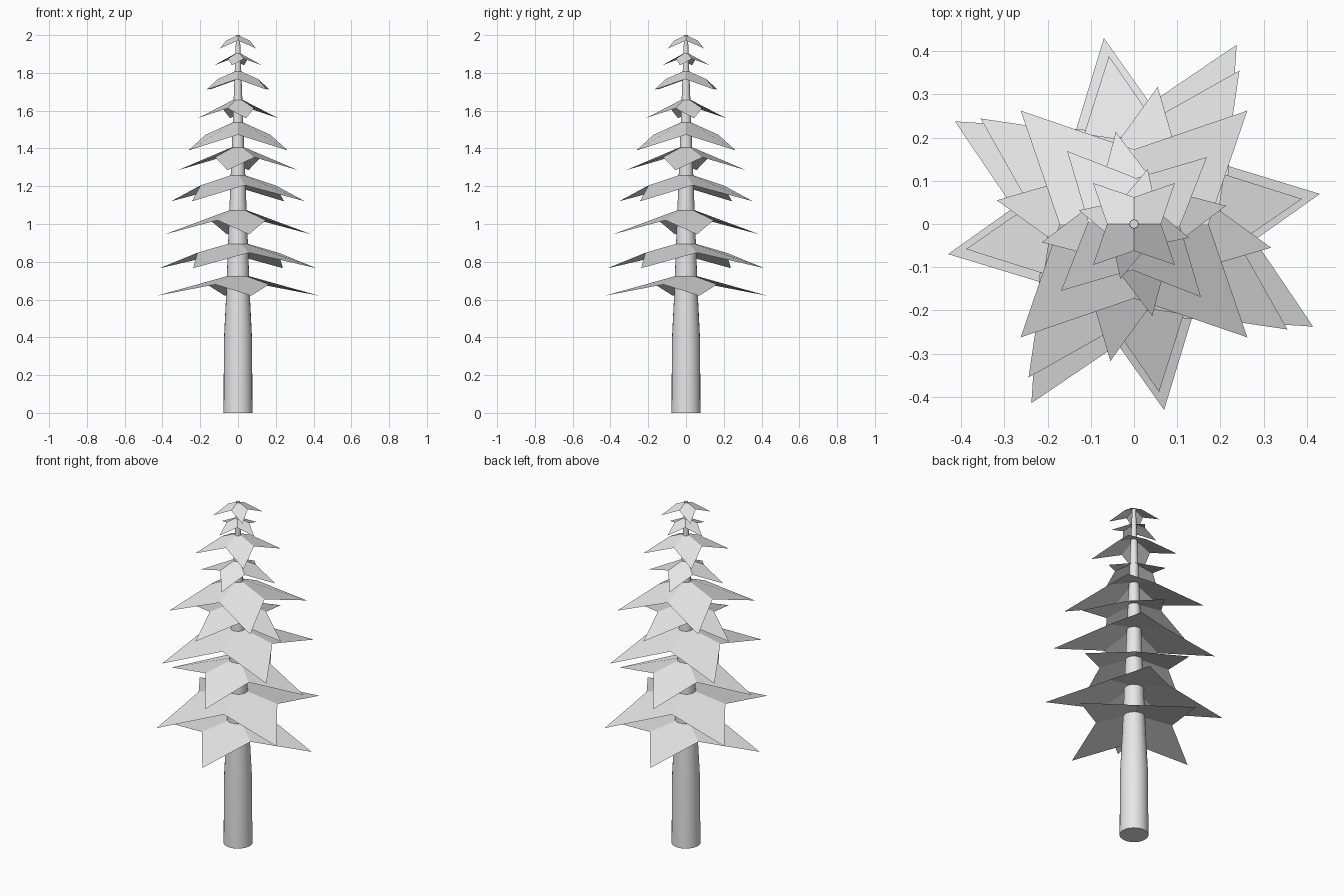
import bpy, bmesh
from math import sin, cos, pi, radians

if "Cube" in bpy.data.objects:
    bpy.data.objects.remove(bpy.data.objects["Cube"], do_unlink=True)

grey = bpy.data.materials.new("plain grey")
grey.use_nodes = True
grey.diffuse_color = (0.8, 0.8, 0.8, 1)
grey.node_tree.nodes["Principled BSDF"].inputs["Base Color"].default_value = (0.8, 0.8, 0.8, 1)


def finish(bm, name):
    mesh = bpy.data.meshes.new(name)
    bmesh.ops.recalc_face_normals(bm, faces=bm.faces)
    bm.to_mesh(mesh)
    bm.free()
    mesh.materials.append(grey)
    obj = bpy.data.objects.new(name, mesh)
    bpy.context.collection.objects.link(obj)
    return obj


def polar(r, angle, z):
    return (r * cos(angle), r * sin(angle), z)


# Trunk: tapering lathe of (radius, height) rings
def make_trunk(profile, sides=24):
    bm = bmesh.new()
    rings = [[bm.verts.new(polar(r, 2 * pi * i / sides, z)) for i in range(sides)]
             for r, z in profile]
    for low, high in zip(rings, rings[1:]):
        for i in range(sides):
            j = (i + 1) % sides
            bm.faces.new((low[i], low[j], high[j], high[i]))
    bm.faces.new(rings[0][::-1])
    bm.faces.new(rings[-1])
    trunk = finish(bm, "trunk")
    bpy.context.view_layer.objects.active = trunk
    trunk.select_set(True)
    bpy.ops.object.shade_smooth_by_angle(angle=radians(40))
    trunk.select_set(False)


# Branch tier: four drooping kites around a centre point
def make_tier(name, radius, turn, top, notch_z, tip_z):
    bm = bmesh.new()
    apex = bm.verts.new((0, 0, top))
    tips, notches = [], []
    for i in range(4):
        angle = radians(turn) + i * pi / 2
        tips.append(bm.verts.new(polar(radius, angle, tip_z)))
        notches.append(bm.verts.new(polar(radius * 0.465, angle + pi / 4, notch_z)))
    for i in range(4):
        bm.faces.new((apex, notches[i - 1], tips[i], notches[i]))
    finish(bm, name)


make_trunk([(0.077, 0), (0.074, 0.4), (0.063, 0.62), (0.037, 1.3), (0.01, 2.0)])

# Tip radius, turn in degrees, heights of centre, notches and tips
tiers = [
    (0.436, 9.2, 0.74, 0.68, 0.62),
    (0.478, -29.8, 0.91, 0.848, 0.766),
    (0.393, 8.5, 1.09, 1.02, 0.945),
    (0.431, -34.5, 1.27, 1.205, 1.12),
    (0.322, -9.8, 1.42, 1.353, 1.285),
    (0.371, -45, 1.55, 1.472, 1.39),
    (0.217, 11.2, 1.67, 1.613, 1.56),
    (0.229, 42.5, 1.815, 1.767, 1.71),
    (0.131, -14, 1.91, 1.875, 1.84),
    (0.134, 45, 2.0, 1.971, 1.93),
]
for n, tier in enumerate(tiers, 1):
    make_tier("branch_tier_%d" % n, *tier)
